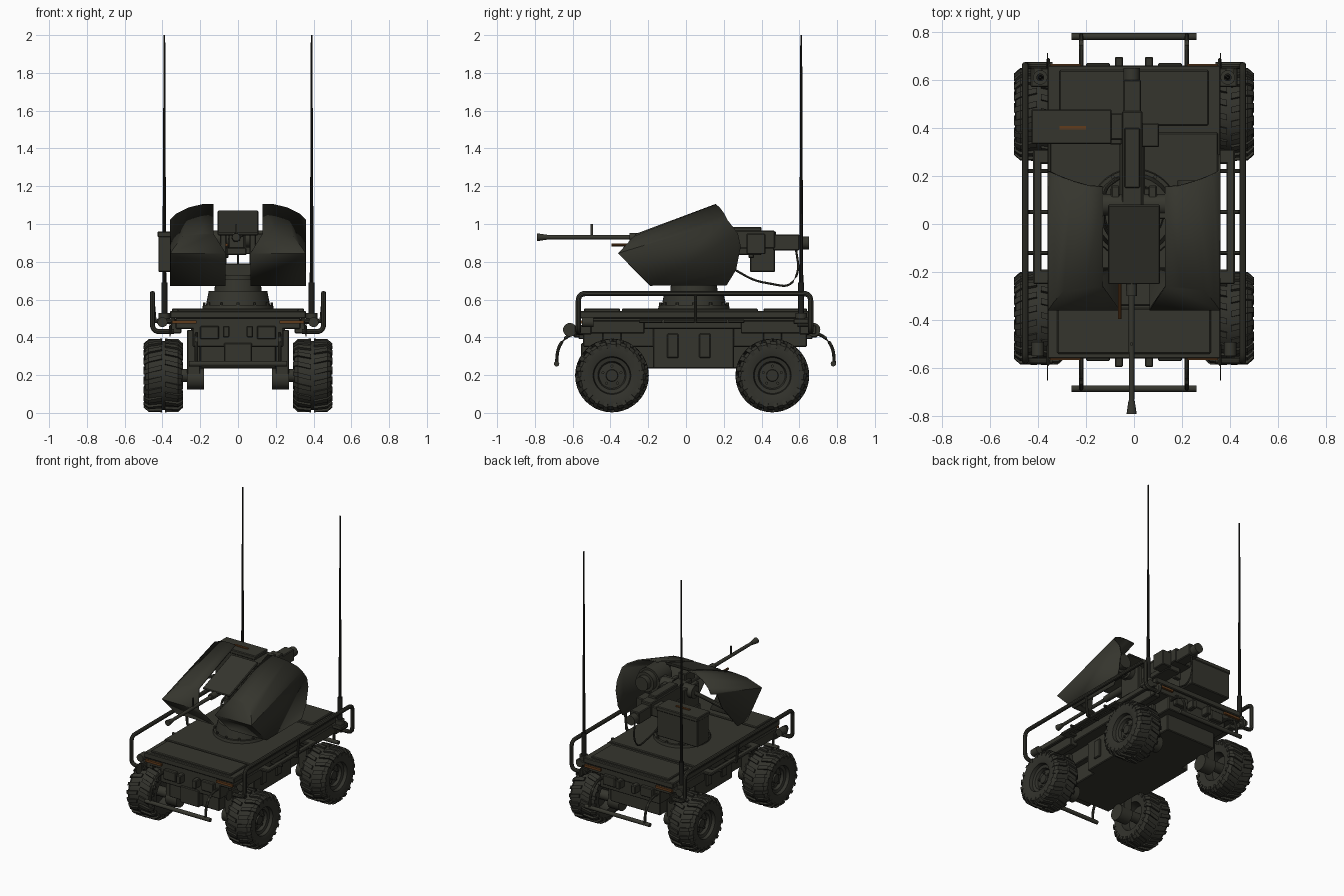
import bpy, bmesh, math
from mathutils import Vector

if "Cube" in bpy.data.objects:
    bpy.data.objects.remove(bpy.data.objects["Cube"])

def mat(name, r, g, b):
    m = bpy.data.materials.new(name)
    m.diffuse_color = (r, g, b, 1)
    m.use_nodes = True
    m.node_tree.nodes["Principled BSDF"].inputs["Base Color"].default_value = m.diffuse_color
    return m

OLIVE = mat("dark olive paint", .036, .036, .027)
RUBBER = mat("dark rubber", .032, .032, .025)
BLACK = mat("black antenna", .012, .012, .010)
AMBER = mat("amber lamp", .12, .045, .012)

def finish(name, bm, m=OLIVE):
    bmesh.ops.recalc_face_normals(bm, faces=bm.faces[:])
    me = bpy.data.meshes.new(name)
    bm.to_mesh(me)
    bm.free()
    me.materials.append(m)
    ob = bpy.data.objects.new(name, me)
    bpy.context.collection.objects.link(ob)
    return ob

def box(name, x0, x1, y0, y1, z0, z1, m=OLIVE, bev=.005):
    bm = bmesh.new()
    bmesh.ops.create_cube(bm, size=1)
    for v in bm.verts:
        v.co = ((x0 + x1) / 2 + v.co.x * (x1 - x0), (y0 + y1) / 2 + v.co.y * (y1 - y0),
                (z0 + z1) / 2 + v.co.z * (z1 - z0))
    if bev:
        bmesh.ops.bevel(bm, geom=bm.edges[:], offset=bev, segments=1, affect='EDGES')
    return finish(name, bm, m)

def cyl(name, p0, p1, r0, r1=None, m=OLIVE, seg=24):
    p0, p1 = Vector(p0), Vector(p1)
    bm = bmesh.new()
    bmesh.ops.create_cone(bm, cap_ends=True, segments=seg, radius1=r0,
                          radius2=r0 if r1 is None else r1, depth=(p1 - p0).length)
    ob = finish(name, bm, m)
    ob.location = (p0 + p1) / 2
    ob.rotation_euler = (p1 - p0).to_track_quat('Z', 'Y').to_euler()
    return ob

def tube(name, pts, r, fillet=.04, m=OLIVE):
    pts = [Vector(p) for p in pts]
    path = [pts[0]]
    for a, b, c in zip(pts, pts[1:], pts[2:]):      # round each corner
        s, e = b + (a - b).normalized() * fillet, b + (c - b).normalized() * fillet
        for i in range(6):
            t = i / 5
            path.append(s * (1 - t) ** 2 + b * 2 * t * (1 - t) + e * t * t)
    path.append(pts[-1])
    cu = bpy.data.curves.new(name, 'CURVE')
    cu.dimensions, cu.bevel_depth, cu.bevel_resolution, cu.use_fill_caps = '3D', r, 3, True
    sp = cu.splines.new('POLY')
    sp.points.add(len(path) - 1)
    for p, q in zip(sp.points, path):
        p.co = (*q, 1)
    ob = bpy.data.objects.new(name, cu)
    bpy.context.collection.objects.link(ob)
    cu.materials.append(m)
    bpy.ops.object.select_all(action='DESELECT')
    ob.select_set(True)
    bpy.context.view_layer.objects.active = ob
    bpy.ops.object.convert(target='MESH')

# wheel: lathed tyre and rim with chevron lugs
def wheel_mesh():
    prof = [(0, .055), (.03, .055), (.032, .043), (.068, .04), (.075, .06), (.095, .065), (.1, .088),
            (.14, .1), (.165, .096), (.18, .078), (.183, 0), (.18, -.078), (.165, -.096),
            (.1, -.088), (.09, -.03), (0, -.03)]
    bm = bmesh.new()
    vs = [bm.verts.new((x, 0, r)) for r, x in prof]
    es = [bm.edges.new(p) for p in zip(vs, vs[1:])]
    bmesh.ops.spin(bm, geom=vs + es, cent=(0, 0, 0), axis=(1, 0, 0), angle=math.tau, steps=48)
    bmesh.ops.remove_doubles(bm, verts=bm.verts[:], dist=.0005)
    lug = [(.008, .178), (.008, .195), (.078, .193), (.104, .17), (.1, .145), (.07, .17)]
    n = 20
    for side in (-1, 1):
        for k in range(n):
            a0 = math.tau * (k + .25 * side) / n
            rings = []
            for w in (-.065, .065):
                ring = []
                for x, r in lug:
                    a = a0 + w + 1.3 * x
                    ring.append(bm.verts.new((side * x, r * math.sin(a), r * math.cos(a))))
                rings.append(ring)
            p, q = rings
            bm.faces.new(p)
            bm.faces.new(q[::-1])
            for i in range(len(lug)):
                j = (i + 1) % len(lug)
                bm.faces.new((p[i], p[j], q[j], q[i]))
    return finish("wheel", bm, RUBBER)

first = wheel_mesh()
AXLES = {"front": -.392, "rear": .457}
for end, y in AXLES.items():
    for s, side in ((1, "right"), (-1, "left")):
        w = first if (end, s) == ("front", 1) else bpy.data.objects.new("wheel", first.data)
        if w is not first:
            bpy.context.collection.objects.link(w)
        w.name = f"{end}_{side}_wheel"
        w.location = (s * .395, y, .198)
        w.rotation_euler = (0, 0, 0 if s > 0 else math.pi)
        for k in range(5):
            a = math.tau * k / 5
            c = (y + .05 * math.sin(a), .198 + .05 * math.cos(a))
            cyl("wheel_bolt", (s * .43, *c), (s * .448, *c), .008, seg=8)
        # hub motor and suspension leg
        cyl("hub_motor", (s * .18, y, .18), (s * .27, y, .18), .056)
        cyl("axle", (s * .26, y, .198), (s * .38, y, .198), .035)
        box("suspension_leg", *sorted((s * .2, s * .27)), y - .05, y + .05, .2, .44)

# chassis
box("centre_hull", -.25, .25, -.175, .255, .235, .5)
box("front_body", -.24, .24, -.545, -.17, .35, .5)
box("rear_body", -.24, .24, .25, .64, .35, .5)
box("front_nose_panel", -.075, .075, -.555, -.5, .25, .37)
box("underside_skid", -.2, .2, -.5, .58, .235, .36)
box("deck_tray", -.33, .33, -.545, .645, .445, .505)
box("deck", -.36, .36, -.56, .66, .5, .54)
box("deck_front_panel", -.32, .32, -.54, -.35, .535, .553)
box("deck_middle_panel", -.35, .35, -.34, .38, .535, .553)
box("deck_rear_hatch", -.31, .31, .41, .64, .535, .553)
for s in (-1, 1):
    for y0, y1 in ((-.1, -.04), (.07, .13)):
        box("hull_side_panel", *sorted((s * .245, s * .262)), y0, y1, .29, .42)
    box("side_step", *sorted((s * .385, s * .42)), -.25, .31, .475, .495)
    for y in (-.22, .28):
        box("step_bracket", *sorted((s * .33, s * .42)), y - .03, y + .03, .475, .495)
    for y0, y1 in ((-.54, -.22), (.29, .62)):
        box("side_box", *sorted((s * .3, s * .355)), y0, y1, .42, .49)
    # tubular side rail
    tube("side_rail", [(s * .34, -.57, .43), (s * .453, -.57, .43), (s * .453, -.57, .632),
                       (s * .453, .66, .632), (s * .453, .66, .43), (s * .34, .66, .43)], .014)
    for y in (-.12, .05, .22):
        cyl("rail_bracket", (s * .35, y, .485), (s * .44, y, .485), .009, seg=10)
    cyl("rail_post", (s * .44, .05, .485), (s * .453, .05, .63), .009, seg=10)
    # bumper arms, tow discs, lamps at both ends
    for e, end in ((-1, -.56), (1, .66)):
        f = lambda d: end + e * d
        tube("bumper_arm", [(s * .22, f(-.05), .42), (s * .22, f(.06), .42),
                            (s * .22, f(.12), .35), (s * .22, f(.125), .26)], .009, .05)
        cyl("tow_disc", (s * .357, f(.015 if e > 0 else .055), .44),
            (s * .363, f(.015 if e > 0 else .055), .44), .036)
        box("tow_tab", *sorted((s * .35, s * .365)), *sorted((f(-.06), f(.03))), .415, .465)
        box("marker_lamp", *sorted((s * .22, s * .35)), *sorted((f(-.01), f(.005))), .474, .49, AMBER, 0)
        box("hitch_plate", *sorted((s * .045, s * .08)), *sorted((f(-.05), f(.035))), .4, .46)
        box("body_end_box", *sorted((s * .1, s * .2)), *sorted((f(-.05), f(.01))), .39, .46)
        cyl("corner_lamp", (s * .4, f(-.07), .48), (s * .4, f(-.01), .48), .026)
    # whip antenna
    box("antenna_bracket", *sorted((s * .33, s * .43)), .57, .65, .47, .5)
    cyl("antenna_mount", (s * .39, .61, .49), (s * .39, .61, .53), .03)
    cyl("antenna_spring", (s * .39, .61, .52), (s * .39, .61, .69), .016, m=BLACK)
    cyl("antenna_lower", (s * .39, .61, .68), (s * .39, .61, 1.25), .011, .008, BLACK, 10)
    cyl("antenna_upper", (s * .39, .61, 1.25), (s * .39, .61, 2.0), .007, .005, BLACK, 10)
for name, y in (("front_bumper", -.685), ("rear_bumper", .78)):
    cyl(name, (-.26, y, .26), (.26, y, .26), .014)

# turret pedestal
Y = .042
for nm, z0, z1, r0, r1 in (("ring_base", .55, .572, .19, .185), ("ring", .57, .645, .17, .155),
                           ("neck", .64, .71, .125, .12), ("turntable", .705, .73, .105, .105)):
    cyl("turret_" + nm, (0, Y, z0), (0, Y, z1), r0, r1, seg=40)
for k in range(12):
    a = math.tau * k / 12
    x, y = .178 * math.cos(a), Y + .178 * math.sin(a)
    cyl("ring_bolt", (x, y, .57), (x, y, .585), .008, seg=6)
box("turret_block", -.1, .09, -.03, .15, .72, .79)
for s in (-1, 1):
    box("yoke_arm", *sorted((s * .06, s * .095)), -.02, .16, .76, .95)
    cyl("trunnion", (s * .04, .08, .92), (s * .13, .08, .92), .045)
    cyl("shield_strut", (s * .1, .08, .92), (s * .35, .05, .85), .014, seg=10)

# armoured shields: lofted top skin, front plates and side wall
def shield(s):
    front = [(.355, -.355, .845), (.33, -.32, .88), (.29, -.275, .93), (.2, -.26, .945), (.13, -.26, .945)]
    rear = [(.355, .22, 1.02), (.325, .205, 1.05), (.26, .18, 1.083), (.19, .16, 1.1), (.13, .155, 1.1)]
    low = [(.355, -.185, .675), (.065, -.185, .675)]
    tip = (.065, -.355, .845)
    back = [(.215, .675), (.265, .757), (.29, .88), (.275, .95)] if s > 0 else \
           [(-.08, .675), (.1, .88), (.15, .99)]
    bm = bmesh.new()
    V = lambda p: bm.verts.new((s * p[0], p[1], p[2]))
    F, R, L, T = [V(p) for p in front], [V(p) for p in rear], [V(p) for p in low], V(tip)
    B = [V((.355, y, z)) for y, z in back]
    for i in range(4):
        bm.faces.new((F[i], F[i + 1], R[i + 1], R[i]))
    bm.faces.new((T, *F))
    bm.faces.new((F[0], T, L[1], L[0]))
    bm.faces.new((F[0], L[0], *B, R[0]))
    ob = finish("right_shield" if s > 0 else "left_shield", bm)
    md = ob.modifiers.new("thickness", 'SOLIDIFY')
    md.thickness, md.offset = .01, 0
shield(1)
shield(-1)

# sloped centre plate between the shields
plate = box("centre_shield", -.108, .108, -.175, .175, -.008, .008)
plate.location, plate.rotation_euler = (0, -.085, 1.005), (math.atan2(.12, .33), 0, 0)
box("centre_shield_bracket", -.03, .03, -.06, .05, .93, 1.01)

# gun
G, H = -.01, .93
for nm, y0, y1, r0, r1 in (("muzzle", -.79, -.735, .021, .013), ("barrel", -.74, -.25, .011, .013),
                           ("barrel_jacket", -.3, .05, .022, .026)):
    cyl("gun_" + nm, (G, y0, H), (G, y1, H), r0, r1, seg=16)
box("front_sight", G - .004, G + .004, -.505, -.493, .93, 1.0, bev=0)
cyl("laser_pointer", (G - .05, -.395, .89), (G - .05, -.2, .89), .008, m=AMBER, seg=10)
box("gun_receiver", -.05, .035, 0, .47, .87, .965)
box("gun_cradle", -.06, .045, .05, .4, .835, .875)
box("feed_cover", -.04, .025, .15, .4, .96, .985)
box("gun_rear_block", -.045, .03, .46, .6, .86, .945)
cyl("gun_buffer", (G, .59, .9), (G, .65, .9), .034)
box("cocking_motor", .03, .105, .32, .42, .84, .95)
box("feed_chute", -.12, -.04, .35, .46, .87, .94)
tube("power_cable", [(0, .22, .78), (0, .36, .7), (0, .55, .665), (0, .6, .75), (0, .58, .88)], .006, .05)
tube("turret_cable", [(-.05, .2, .76), (-.12, .15, .8), (-.13, .0, .76), (-.1, -.05, .72)], .007, .03)

# ammunition box with strap
box("ammo_box", -.422, -.098, .338, .472, .745, .945)
box("ammo_box_lid", -.427, -.093, .333, .477, .93, .96)
box("ammo_box_strap", -.31, -.2, .393, .408, .958, .966, AMBER, 0)
box("ammo_box_arm", -.1, -.05, .33, .36, .82, .88)

# sensor drum inside the right shield
for y0, y1, r in ((-.05, .1, .085), (.1, .14, .07), (.14, .18, .05)):
    cyl("sensor_drum", (.23, y0, .92), (.23, y1, .92), r, seg=32)
box("sensor_mount", .08, .2, .02, .09, .89, .95)

# smooth round parts, keep edges sharp
bpy.ops.object.select_all(action='SELECT')
bpy.context.view_layer.objects.active = first
bpy.ops.object.shade_smooth_by_angle(angle=math.radians(32))
